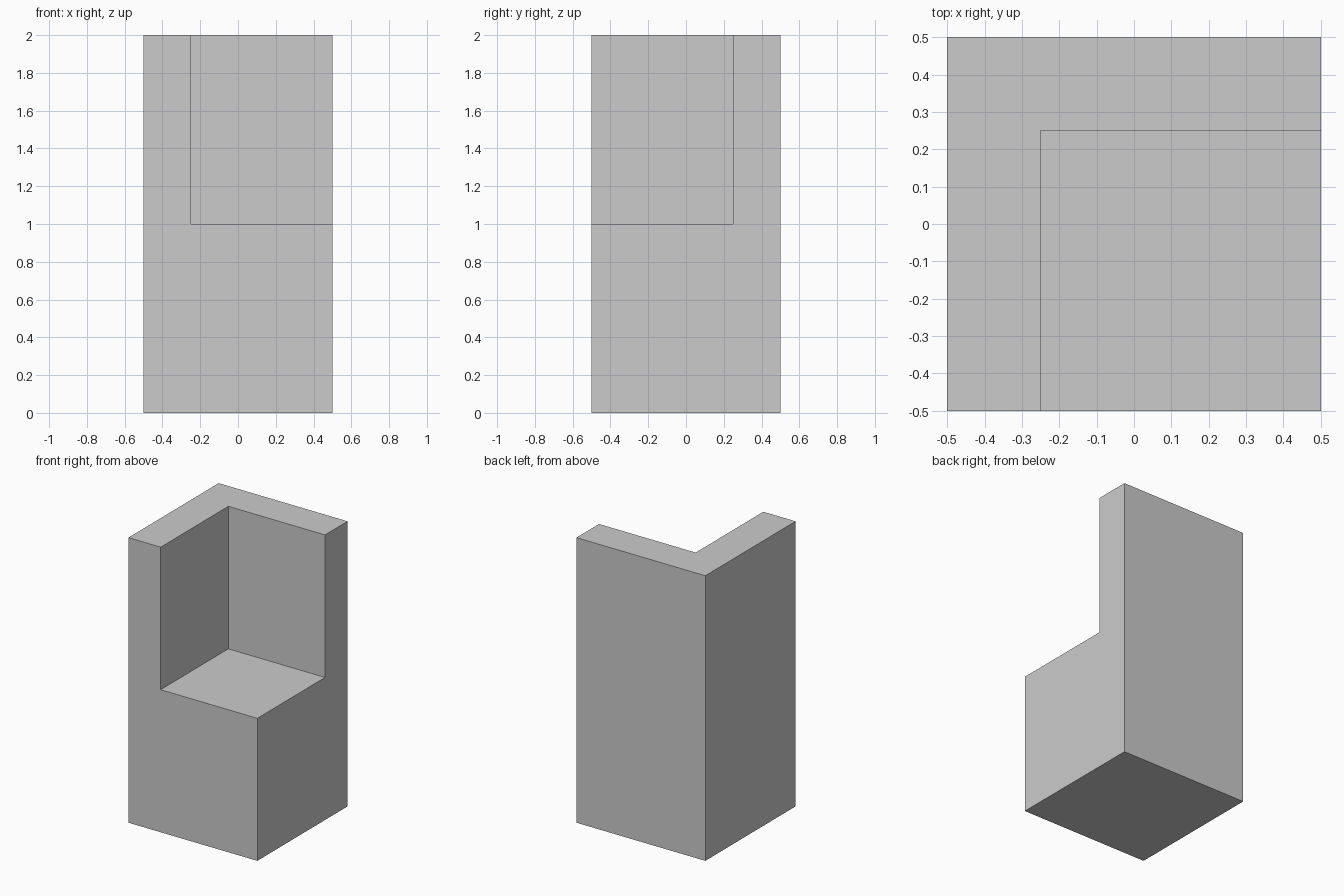
import bpy

if "Cube" in bpy.data.objects:
    bpy.data.objects.remove(bpy.data.objects["Cube"])


def box(name, lo, hi):
    """Axis-aligned box between two corners."""
    centre = [(a + b) / 2 for a, b in zip(lo, hi)]
    bpy.ops.mesh.primitive_cube_add(size=1, location=centre)
    obj = bpy.context.object
    obj.name = name
    obj.scale = [b - a for a, b in zip(lo, hi)]
    bpy.ops.object.transform_apply(location=True, rotation=False, scale=True)
    return obj


# Corner notch, overshooting the open front, right and top sides
cutter = box("notch_cutter", (-0.25, -0.7, 1.0), (0.7, 0.25, 2.2))
cutter.hide_render = True

# Full block: the notch leaves a base with an L-shaped back and left wall
block = box("corner_block", (-0.5, -0.5, 0.0), (0.5, 0.5, 2.0))
notch = block.modifiers.new("notch", 'BOOLEAN')
notch.operation = 'DIFFERENCE'
notch.solver = 'EXACT'
notch.object = cutter
bpy.ops.object.modifier_apply(modifier=notch.name)
bpy.data.objects.remove(cutter, do_unlink=True)
